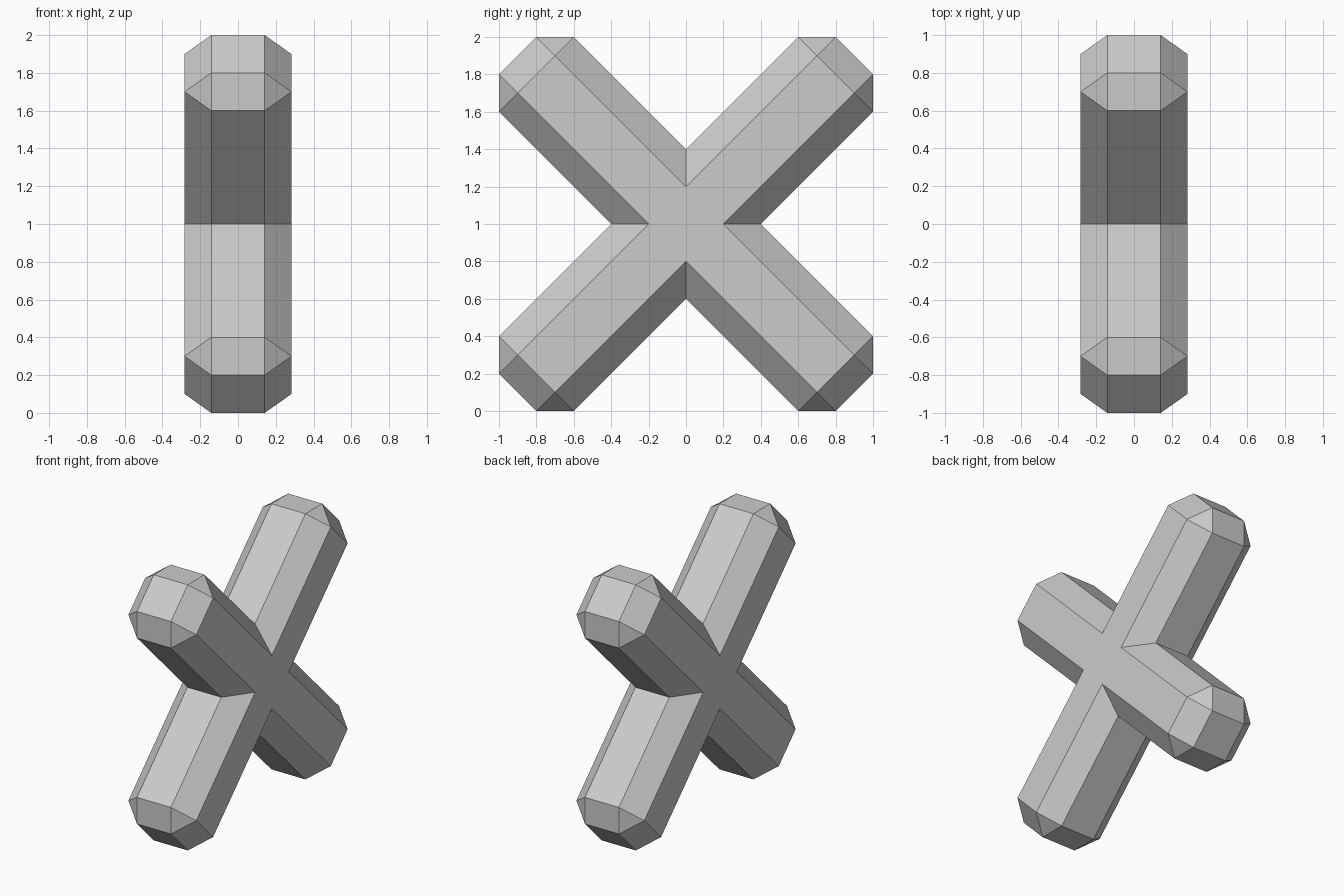
import bpy, bmesh
from math import radians, sqrt
from mathutils import Matrix

if "Cube" in bpy.data.objects:
    bpy.data.objects.remove(bpy.data.objects["Cube"])

A = 0.2 / sqrt(2)      # chamfer size; the bar is 4A wide and 18A long


def bar(name, angle):
    """Long box with every edge chamfered, tilted in the YZ plane."""
    bm = bmesh.new()
    bmesh.ops.create_cube(bm, size=1, matrix=Matrix.Diagonal((4 * A, 4 * A, 18 * A, 1)))
    bmesh.ops.bevel(bm, geom=bm.edges[:], offset=A, offset_type='OFFSET',
                    segments=1, affect='EDGES', clamp_overlap=False)
    bm.transform(Matrix.Translation((0, 0, 1)) @ Matrix.Rotation(radians(angle), 4, 'X'))
    bmesh.ops.recalc_face_normals(bm, faces=bm.faces[:])
    mesh = bpy.data.meshes.new(name)
    bm.to_mesh(mesh)
    bm.free()
    obj = bpy.data.objects.new(name, mesh)
    bpy.context.collection.objects.link(obj)
    return obj


# Two crossed bars merged into one X shape
cross = bar("crossed_bars", 45)
second = bar("second_bar_helper", -45)
second.hide_render = True
second.hide_set(True)

union = cross.modifiers.new("join_bars", 'BOOLEAN')
union.operation = 'UNION'
union.solver = 'EXACT'
union.object = second
